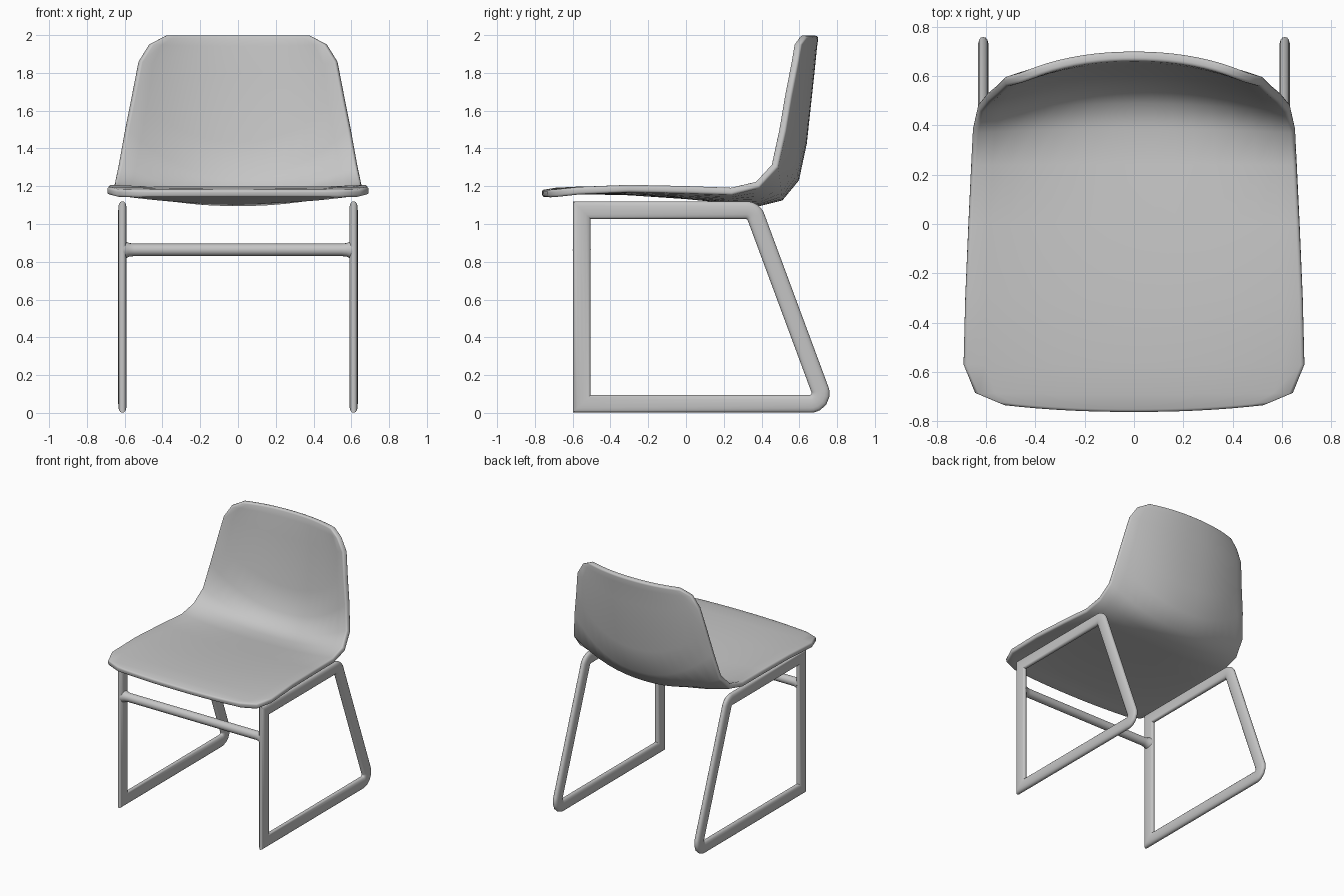
import bpy, bmesh, math
from mathutils import Vector

if "Cube" in bpy.data.objects:
    bpy.data.objects.remove(bpy.data.objects["Cube"], do_unlink=True)

GREY = (0.56, 0.56, 0.56, 1)
grey = bpy.data.materials.new("plain_grey")
grey.use_nodes = True
grey.diffuse_color = GREY
grey.node_tree.nodes["Principled BSDF"].inputs["Base Color"].default_value = GREY


def make_object(name, rows, closed_rows=False, closed_cols=False, caps=False):
    """Skin a grid of points into a smooth mesh object."""
    bm = bmesh.new()
    grid = [[bm.verts.new(p) for p in row] for row in rows]
    nr, nc = len(grid), len(grid[0])
    for i in range(nr if closed_rows else nr - 1):
        a, b = grid[i], grid[(i + 1) % nr]
        for j in range(nc if closed_cols else nc - 1):
            k = (j + 1) % nc
            bm.faces.new((a[j], a[k], b[k], b[j]))
    if caps:
        bm.faces.new(grid[0])
        bm.faces.new(grid[-1])
    bmesh.ops.recalc_face_normals(bm, faces=bm.faces)
    mesh = bpy.data.meshes.new(name)
    bm.to_mesh(mesh)
    bm.free()
    mesh.materials.append(grey)
    obj = bpy.data.objects.new(name, mesh)
    bpy.context.collection.objects.link(obj)
    bpy.ops.object.select_all(action='DESELECT')
    obj.select_set(True)
    bpy.context.view_layer.objects.active = obj
    bpy.ops.object.shade_smooth_by_angle(angle=math.radians(50))
    return obj


# Seat shell: centre y, centre z, edge y, edge z, half width, from front to top
sections = [
    (-.762, 1.16, -.735, 1.16, .525),
    (-.69, 1.172, -.685, 1.163, .645),
    (-.57, 1.178, -.57, 1.176, .692),
    (-.3, 1.172, -.3, 1.188, .685),
    (0, 1.152, 0, 1.182, .672),
    (.24, 1.128, .24, 1.174, .66),
    (.39, 1.115, .38, 1.21, .652),
    (.5, 1.142, .47, 1.31, .63),
    (.58, 1.24, .51, 1.5, .595),
    (.62, 1.43, .54, 1.68, .559),
    (.66, 1.8, .575, 1.86, .524),
    (.674, 1.94, .59, 1.95, .468),
    (.682, 1.997, .625, 1.997, .38),
]
COLS = 16
shell_rows = []
for cy, cz, ey, ez, w in sections:
    row = []
    for j in range(COLS + 1):
        t = 2 * j / COLS - 1
        k = abs(t) ** 2.2
        row.append((t * w, cy + (ey - cy) * k, cz + (ez - cz) * k))
    shell_rows.append(row)
shell = make_object("seat_shell", shell_rows)
solid = shell.modifiers.new("thickness", 'SOLIDIFY')
solid.thickness = .04
solid.offset = 0
rim = shell.modifiers.new("rounded_rim", 'BEVEL')
rim.width = .013
rim.segments = 3
rim.limit_method = 'ANGLE'
rim.angle_limit = math.radians(60)

# Sled frame path in the y-z plane: corner and bend radius
corners = [((-.552, .048), 0), ((.737, .048), .055), ((.357, 1.073), .055), ((-.552, 1.073), 0)]
path = []
for i, (c, r) in enumerate(corners):
    c = Vector(c)
    if r == 0:
        path.append(c)
        continue
    u = (Vector(corners[i - 1][0]) - c).normalized()
    v = (Vector(corners[(i + 1) % 4][0]) - c).normalized()
    half = math.acos(u.dot(v)) / 2
    centre = c + (u + v).normalized() * r / math.sin(half)
    start = c + u * r / math.tan(half) - centre
    end = c + v * r / math.tan(half) - centre
    for s in range(7):
        path.append(centre + start.lerp(end, s / 6).normalized() * r)

# Flattened round tube swept around the path with mitred joints
HALF_Y, HALF_X, SIDES = .047, .022, 16


def frame_rings(cx):
    rings = []
    for i, p in enumerate(path):
        d0 = (p - path[i - 1]).normalized()
        d1 = (path[(i + 1) % len(path)] - p).normalized()
        n0, n1 = Vector((d0.y, -d0.x)), Vector((d1.y, -d1.x))
        n = (n0 + n1).normalized()
        n /= n.dot(n0)
        ring = []
        for s in range(SIDES):
            a = 2 * math.pi * s / SIDES
            ca, sa = math.cos(a), math.sin(a)
            q = p + n * HALF_Y * math.copysign(abs(ca) ** .8, ca)
            ring.append((cx + HALF_X * math.copysign(abs(sa) ** .8, sa), q.x, q.y))
        rings.append(ring)
    return rings


for side, cx in (("left", .612), ("right", -.612)):
    make_object(side + "_leg_frame", frame_rings(cx), closed_rows=True, closed_cols=True)

# Front cross bar with flared ends
half_bar = [(.605, .048), (.592, .044), (.575, .036), (.55, .033)]
bar = [(-x, r) for x, r in half_bar] + half_bar[::-1]
bar_rings = []
for x, r in bar:
    angles = [2 * math.pi * s / SIDES for s in range(SIDES)]
    bar_rings.append([(x, -.552 + r * math.cos(a), .863 + r * math.sin(a)) for a in angles])
make_object("front_cross_bar", bar_rings, closed_cols=True, caps=True)
